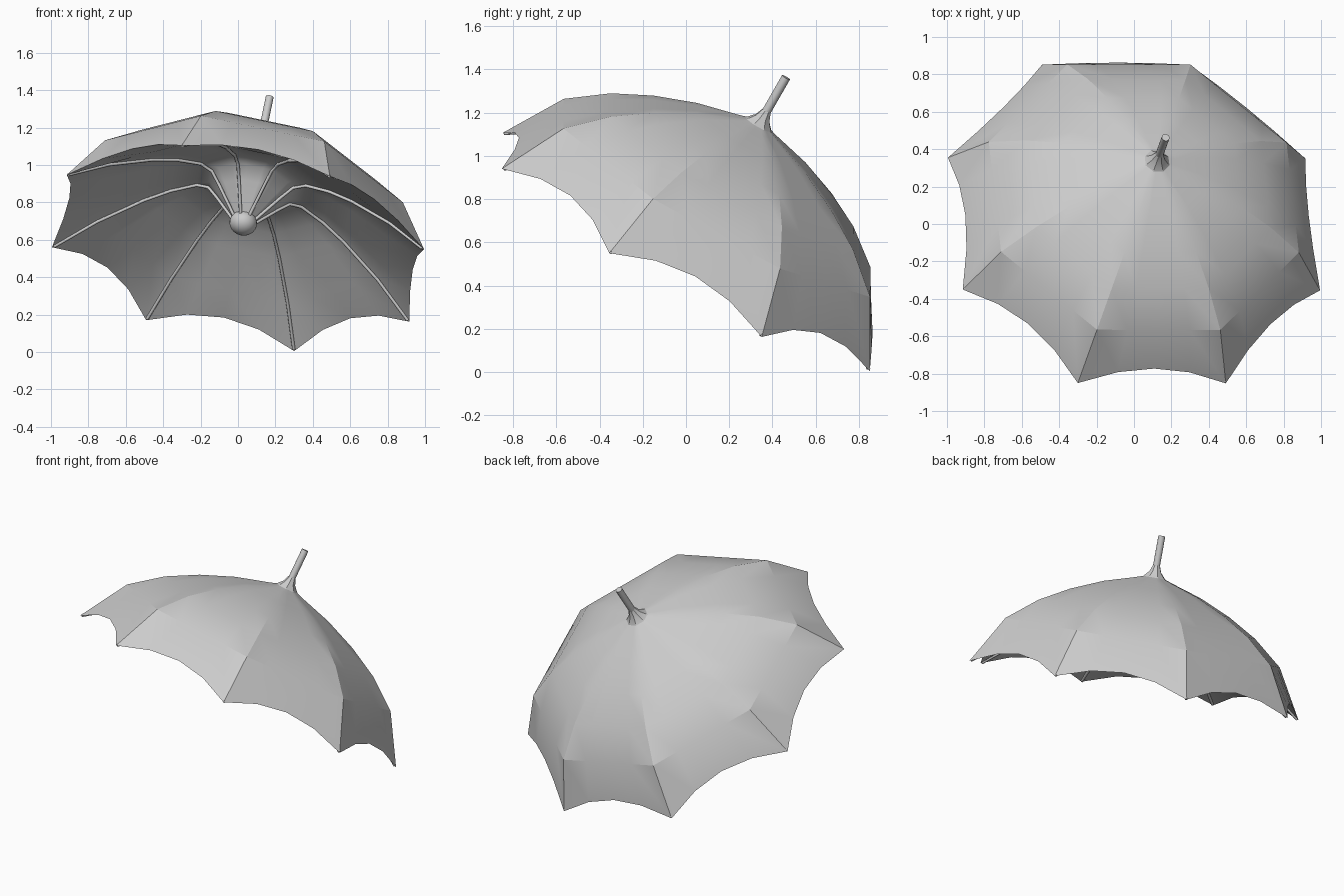
import bpy, math
from mathutils import Matrix, Vector

if "Cube" in bpy.data.objects:
    bpy.data.objects.remove(bpy.data.objects["Cube"])

# Tilted umbrella frame: axis through the shaft, first rib along u
n = Vector((0.179, 0.489, 0.854)).normalized()
u = Vector((-0.942, 0.336, 0.005))
u = (u - n * u.dot(n)).normalized()
v = n.cross(u)
FRAME = Matrix((u, v, n)).transposed().to_4x4()
FRAME.translation = (0.0, 0.0, 0.555)

RIBS, SUB = 8, 4
RIM = (1.056, 0.0)
STEP = 2 * math.pi / RIBS


def polar(r, a, h):
    return Vector((r * math.cos(a), r * math.sin(a), h))


def shade(ob, angle):
    bpy.ops.object.select_all(action='DESELECT')
    ob.select_set(True)
    bpy.context.view_layer.objects.active = ob
    bpy.ops.object.shade_smooth_by_angle(angle=math.radians(angle))


def panels(name, profile, flip, angle):
    """Eight cloth panels stretched between ribs, with a scalloped rim."""
    verts, faces = [], []
    total = RIBS * SUB
    for j, (r, h) in enumerate(profile):
        for i in range(total):
            k, t = i // SUB, (i % SUB) / SUB
            p = polar(r, k * STEP, h).lerp(polar(r, (k + 1) * STEP, h), t)
            if j == len(profile) - 1:
                s = 4 * t * (1 - t)
                p *= 1 - 0.039 * s
                p.z += 0.092 * s
            verts.append(p)
    for j in range(len(profile) - 1):
        for i in range(total):
            a, b = j * total + i, j * total + (i + 1) % total
            f = (a, a + total, b + total, b)
            faces.append(f[::-1] if flip else f)
    me = bpy.data.meshes.new(name)
    me.from_pydata(verts, [], faces)
    ob = bpy.data.objects.new(name, me)
    bpy.context.collection.objects.link(ob)
    ob.matrix_world = FRAME
    shade(ob, angle)


# Outer canopy, flaring up to the ferrule
panels("canopy", [(0.022, 0.765), (0.038, 0.725), (0.07, 0.69), (0.115, 0.675),
                  (0.31, 0.618), (0.51, 0.536), (0.695, 0.436), (0.88, 0.293), RIM],
       False, 20)

# Inner lining, dipping like a funnel to the hub
panels("lining", [(0.05, 0.17), (0.10, 0.232), (0.18, 0.325), (0.24, 0.388), (0.31, 0.402),
                  (0.45, 0.365), (0.59, 0.305), (0.83, 0.17), RIM], True, 40)

# Ribs running along the lining
cu = bpy.data.curves.new("ribs", 'CURVE')
cu.dimensions = '3D'
cu.bevel_depth = 0.009
cu.bevel_resolution = 1
cu.use_fill_caps = True
path = [(0.06, 0.175), (0.10, 0.222), (0.18, 0.315), (0.24, 0.379), (0.31, 0.393),
        (0.45, 0.356), (0.59, 0.296), (0.83, 0.161), (1.046, 0.004)]
for k in range(RIBS):
    sp = cu.splines.new('POLY')
    sp.points.add(len(path) - 1)
    for pt, (r, h) in zip(sp.points, path):
        pt.co = (*polar(r, k * STEP, h), 1)
ribs = bpy.data.objects.new("ribs", cu)
bpy.context.collection.objects.link(ribs)
ribs.matrix_world = FRAME

# Ferrule on top
bpy.ops.mesh.primitive_cylinder_add(vertices=16, radius=0.021, depth=0.226)
ferrule = bpy.context.object
ferrule.name = "ferrule"
ferrule.matrix_world = FRAME @ Matrix.Translation((0, 0, 0.833))
shade(ferrule, 40)

# Round hub underneath
bpy.ops.mesh.primitive_uv_sphere_add(segments=24, ring_count=12, radius=0.074)
hub = bpy.context.object
hub.name = "hub"
hub.matrix_world = FRAME @ Matrix.Translation((0, 0, 0.158)) @ Matrix.Diagonal((1, 1, 0.88, 1))
shade(hub, 60)
